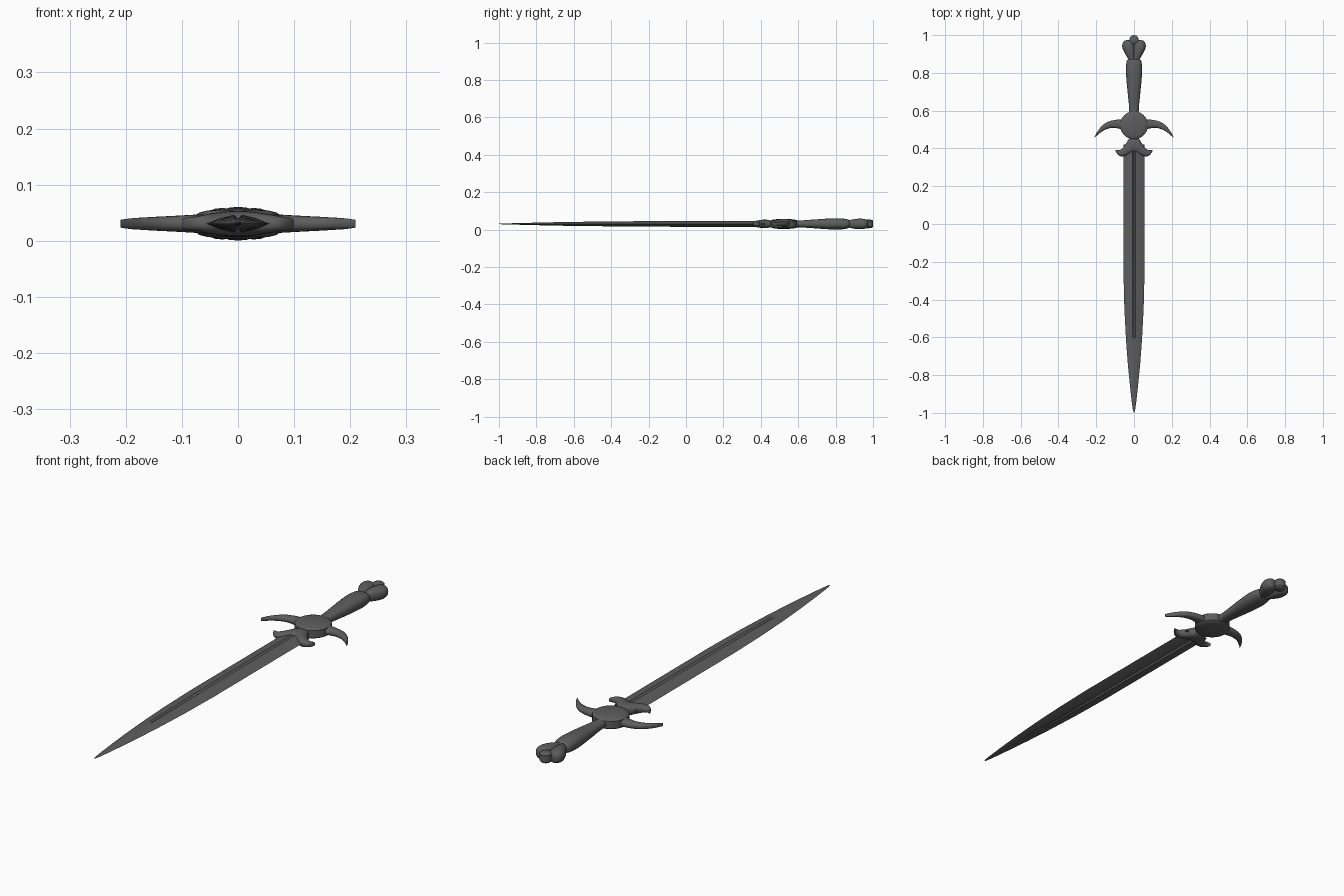
import bpy, bmesh, math
from mathutils import Vector

if "Cube" in bpy.data.objects:
    bpy.data.objects.remove(bpy.data.objects["Cube"])

ZC = 0.0305  # height of the flat middle plane

steel = bpy.data.materials.new("dark_grey_steel")
steel.diffuse_color = (0.11, 0.11, 0.11, 1)
steel.use_nodes = True
steel.node_tree.nodes["Principled BSDF"].inputs["Base Color"].default_value = steel.diffuse_color


def finish(name, bm, mirror=False, angle=35):
    bmesh.ops.recalc_face_normals(bm, faces=bm.faces)
    me = bpy.data.meshes.new(name)
    bm.to_mesh(me)
    bm.free()
    me.materials.append(steel)
    ob = bpy.data.objects.new(name, me)
    bpy.context.collection.objects.link(ob)
    if mirror:
        m = ob.modifiers.new("mirror", 'MIRROR')
        m.use_mirror_merge = False
    bpy.ops.object.select_all(action='DESELECT')
    ob.select_set(True)
    bpy.context.view_layer.objects.active = ob
    bpy.ops.object.shade_smooth_by_angle(angle=math.radians(angle))
    return ob


def skin(rings):
    """Bridge a list of closed rings of points and cap both ends."""
    bm = bmesh.new()
    vs = [[bm.verts.new(p) for p in r] for r in rings]
    n = len(rings[0])
    for a, b in zip(vs, vs[1:]):
        for i in range(n):
            j = (i + 1) % n
            bm.faces.new((a[i], a[j], b[j], b[i]))
    bm.faces.new(vs[0])
    bm.faces.new(vs[-1])
    return bm


def spline(st, sub=4):
    """Smooth a list of station tuples with a Catmull-Rom curve."""
    out = []
    for i in range(len(st) - 1):
        p = [st[max(0, min(len(st) - 1, i + k))] for k in (-1, 0, 1, 2)]
        for s in range(sub):
            t = s / sub
            out.append([b + 0.5 * t * (c - a + t * (2*a - 5*b + 4*c - d + t * (3*(b - c) + d - a)))
                        for a, b, c, d in zip(*p)])
    out.append(list(st[-1]))
    return out


def loft(name, axis, stations, mirror=False, power=2.3, n=20):
    """Rounded sections along x or y; station = (position, low, high, half thickness)."""
    rings = []
    for pos, lo, hi, h in spline(stations):
        ring = []
        for i in range(n):
            a = 2 * math.pi * i / n
            c, s = math.cos(a), math.sin(a)
            u = (lo + hi) / 2 + (hi - lo) / 2 * math.copysign(abs(c) ** (2 / power), c)
            z = ZC + h * math.copysign(abs(s) ** (2 / power), s)
            ring.append((pos, u, z) if axis == 'x' else (u, pos, z))
        rings.append(ring)
    return finish(name, skin(rings), mirror)


def disc(name, y, profile, n=40):
    """Lathe a half profile (radius, height) about z, mirrored top to bottom."""
    full = profile + [(r, -h) for r, h in reversed(profile)]
    rings = [[(r * math.cos(2 * math.pi * i / n), y + r * math.sin(2 * math.pi * i / n), ZC + h)
              for i in range(n)] for r, h in full]
    return finish(name, skin(rings))


# Blade with a central groove fading out towards the tip
blade_stations = [  # y, half width, half thickness, groove depth
    (0.42, 0.056, 0.016, 0.007), (0.1, 0.056, 0.016, 0.007), (-0.25, 0.056, 0.0145, 0.006),
    (-0.45, 0.051, 0.0125, 0.005), (-0.60, 0.043, 0.011, 0.004), (-0.625, 0.0415, 0.0105, 0.0),
    (-0.75, 0.032, 0.008, 0.0), (-0.87, 0.02, 0.005, 0.0), (-0.95, 0.011, 0.003, 0.0),
    (-0.985, 0.006, 0.002, 0.0), (-1.0, 0.001, 0.001, 0.0)]
rings = []
for y, w, t, g in blade_stations:
    k = min(0.007, w * 0.2)
    quarter = [(w, 0), (w * 0.6, t * 0.58), (k, t), (0, t - g)]
    top = quarter + [(-x, z) for x, z in reversed(quarter[:-1])]
    sec = top + [(x, -z) for x, z in reversed(top[1:-1])]
    rings.append([(x, y, ZC + z) for x, z in sec])
finish("blade", skin(rings), angle=25)

# Flared collar at the blade root
half = [(0.0, 0.378, 0.463, 0.023), (0.02, 0.372, 0.46, 0.022), (0.036, 0.364, 0.436, 0.020),
        (0.055, 0.358, 0.406, 0.017), (0.075, 0.360, 0.392, 0.013), (0.09, 0.373, 0.391, 0.011),
        (0.099, 0.388, 0.393, 0.008)]
loft("blade_collar", 'x', [(-x, a, b, h) for x, a, b, h in reversed(half[1:])] + half)

# Round guard boss
disc("guard_boss", 0.523, [(0.001, 0.027), (0.03, 0.0262), (0.055, 0.0235),
                           (0.069, 0.020), (0.074, 0.016)])

# Curved guard arms
loft("guard_arms", 'x', [(0.05, 0.497, 0.552, 0.018), (0.08, 0.505, 0.553, 0.016),
                         (0.115, 0.509, 0.548, 0.014), (0.145, 0.502, 0.538, 0.0125),
                         (0.17, 0.489, 0.519, 0.011), (0.192, 0.472, 0.492, 0.0095),
                         (0.209, 0.457, 0.461, 0.007)], mirror=True)

# Swelling grip
loft("grip", 'y', [(y, -w, w, h) for y, w, h in
                   [(0.58, 0.025, 0.018), (0.62, 0.026, 0.019), (0.68, 0.032, 0.023),
                    (0.75, 0.039, 0.028), (0.81, 0.043, 0.030), (0.85, 0.041, 0.027),
                    (0.868, 0.036, 0.022), (0.875, 0.028, 0.016)]])

# Three-lobed pommel
loft("pommel_side_lobes", 'y', [(0.855, -0.006, 0.014, 0.016), (0.88, -0.006, 0.034, 0.022),
                                (0.91, -0.006, 0.052, 0.027), (0.935, -0.004, 0.062, 0.028),
                                (0.955, 0.001, 0.061, 0.026), (0.967, 0.012, 0.054, 0.022),
                                (0.973, 0.024, 0.043, 0.015)], mirror=True)
disc("pommel_end_lobe", 0.975, [(0.001, 0.0235), (0.013, 0.0225), (0.021, 0.020), (0.025, 0.015)], n=24)
